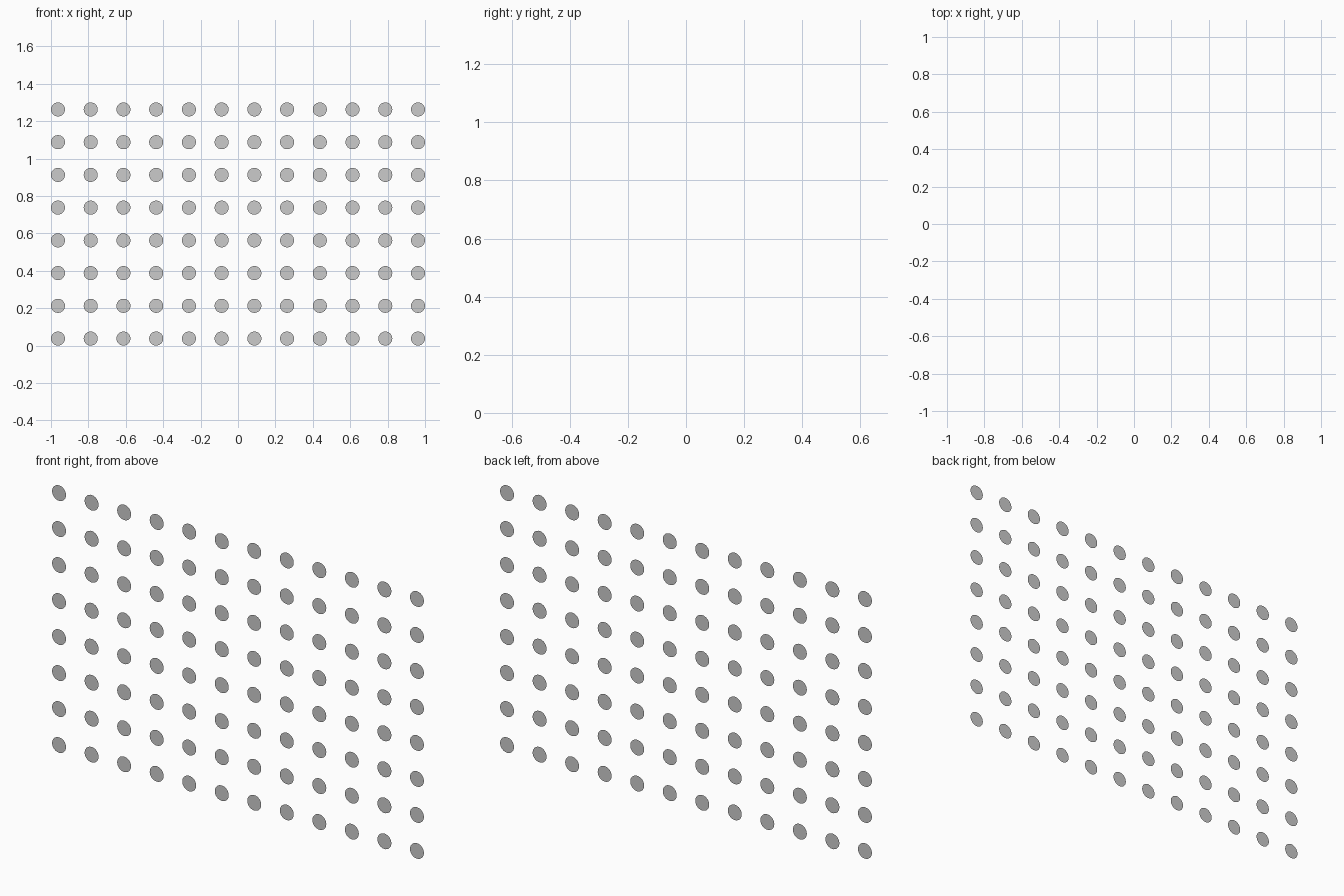
import bpy, bmesh
from mathutils import Matrix
from math import radians

if "Cube" in bpy.data.objects:
    bpy.data.objects.remove(bpy.data.objects["Cube"])

COLS, ROWS = 12, 8
PITCH, RADIUS = 0.175, 0.0375

# One flat round dot, upright and facing the front
mesh = bpy.data.meshes.new("dot")
bm = bmesh.new()
bmesh.ops.create_circle(bm, cap_ends=True, segments=32, radius=RADIUS,
                        matrix=Matrix.Rotation(radians(90), 4, 'X'))
bm.to_mesh(mesh)
bm.free()

# Regular grid of dots sharing the same mesh
for row in range(ROWS):
    for col in range(COLS):
        dot = bpy.data.objects.new(f"dot_row{row + 1}_column{col + 1}", mesh)
        dot.location = ((col - (COLS - 1) / 2) * PITCH, 0, RADIUS + row * PITCH)
        bpy.context.collection.objects.link(dot)
